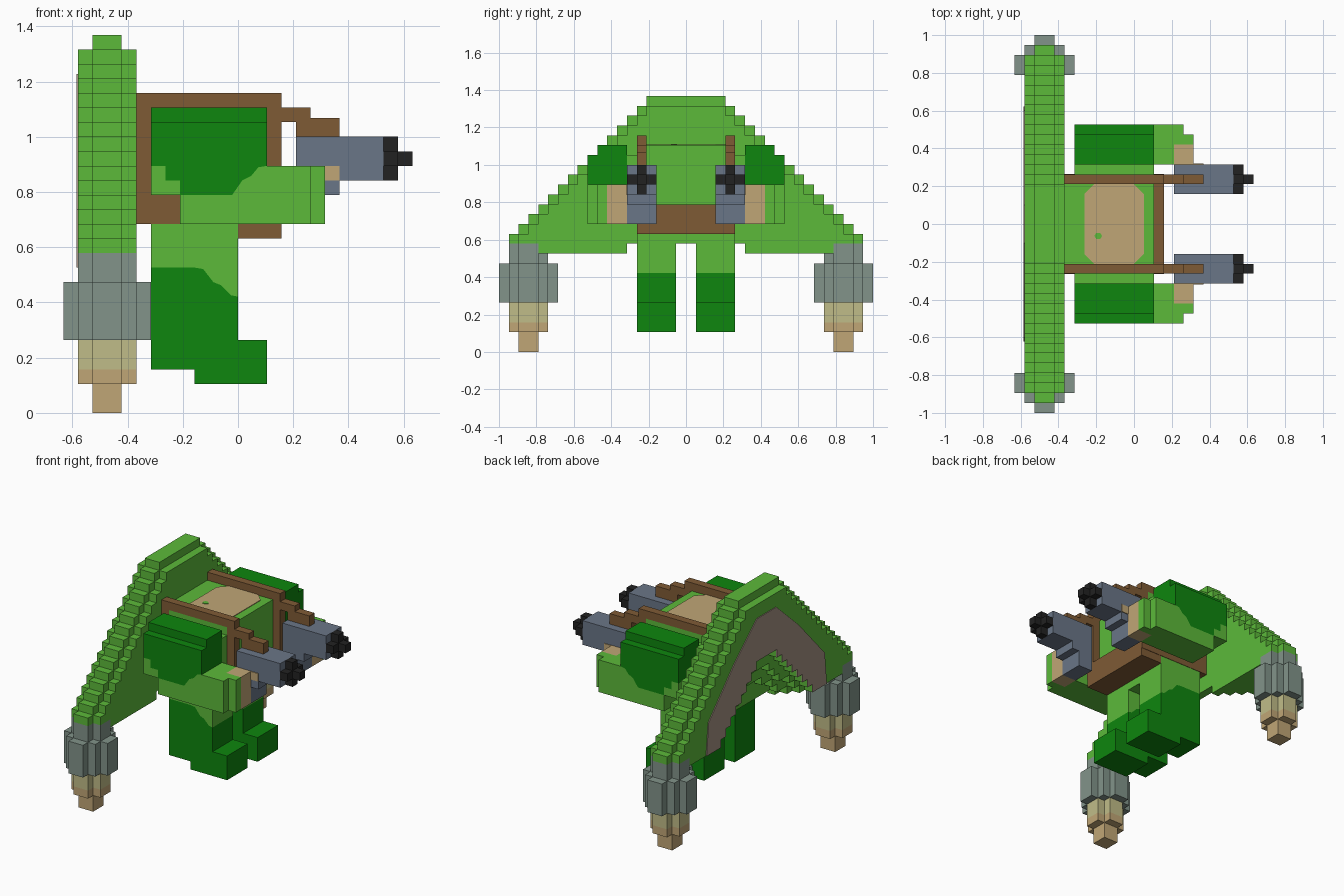
import bpy, bmesh

cube = bpy.data.objects.get("Cube")
if cube:
    bpy.data.objects.remove(cube, do_unlink=True)

V = 2 / 38  # one block


def linear(c):
    c /= 255
    return c / 12.92 if c <= 0.04045 else ((c + 0.055) / 1.055) ** 2.4


def material(name, r, g, b):
    col = (linear(r), linear(g), linear(b), 1)
    m = bpy.data.materials.new(name)
    m.use_nodes = True
    m.diffuse_color = col
    bsdf = m.node_tree.nodes["Principled BSDF"]
    bsdf.inputs["Base Color"].default_value = col
    bsdf.inputs["Roughness"].default_value = 0.9
    return m


LIGHT = material("light green", 92, 186, 58)
DARK = material("dark green", 14, 134, 14)
BROWN = material("strap brown", 127, 91, 53)
SLATE = material("slate", 106, 118, 135)
BLACK = material("muzzle black", 34, 34, 34)
TAN = material("tan", 192, 166, 118)
KHAKI = material("khaki", 192, 188, 136)
GREY = material("green grey", 130, 148, 138)
TAUPE = material("taupe", 165, 145, 132)


# Pieces are (axis, outline, low, high) prisms in block units, y centred on 0
def prism(axis, pts, lo, hi):
    return (axis, pts, lo, hi)


def box(x0, x1, y0, y1, z0, z1):
    return ("y", [(x0, z0), (x1, z0), (x1, z1), (x0, z1)], y0, y1)


def build(name, mat, pieces, sign=1):
    bm = bmesh.new()
    for axis, pts, lo, hi in pieces:
        rings = []
        for d in (lo, hi):
            ring = []
            for a, b in pts:
                x, y, z = {"x": (d, a, b), "y": (a, d, b), "z": (a, b, d)}[axis]
                ring.append(bm.verts.new(((x - 12) * V, sign * y * V, z * V)))
            rings.append(ring)
        p, q = rings
        bm.faces.new(p)
        bm.faces.new(q[::-1])
        for i in range(len(p)):
            j = (i + 1) % len(p)
            bm.faces.new((p[i], p[j], q[j], q[i]))
    bmesh.ops.recalc_face_normals(bm, faces=bm.faces)
    me = bpy.data.meshes.new(name)
    bm.to_mesh(me)
    bm.free()
    me.materials.append(mat)
    ob = bpy.data.objects.new(name, me)
    bpy.context.collection.objects.link(ob)


def pair(name, mat, pieces):
    build("front_" + name, mat, pieces, -1)
    build("back_" + name, mat, pieces, 1)


# Stepped wing: outer stairs, with a recess that narrows towards the body
def arch(width, top):
    pts = []
    for k in range(10, top):
        w = max(1, round(width * (1 - (k - 10) / (top - 10)) ** 0.85))
        pts += [(w, k), (w, k + 1)]
    return pts


def outer(edge):
    pts = [(15, 10), (15, 11)]
    for k in range(12, edge - 3):
        pts += [(edge - k, k - 1), (edge - k, k)]
    return pts


def arched(out, inn):
    def over(h):
        return h + [(-a, b) for a, b in reversed(h)]
    return over(out) + over(inn)[::-1]


slabs = [(1, 29, 9, 18), (2, 30, 8, 16), (3, 30, 7, 14), (4, 29, 6, 11)]
build("wing", LIGHT, [prism("x", arched(outer(e), arch(w, t)), i, i + 1)
                      for i, e, w, t in slabs])
band = [(11.8, 10), (11.4, 14), (6.3, 19.4), (1.9, 23.3)]
build("wing_back_patch", TAUPE, [prism("x", arched(band, arch(9, 18)), 0.9, 1.0)])


# Wing-tip pods
def cross(r, z0, z1):
    return [box(3 - r, 3 + r, 15, 17, z0, z1), box(2, 4, 16 - r, 16 + r, z0, z1)]


pair("pod_collar", GREY, cross(2, 9, 11) + cross(3, 5, 9) + [box(1, 5, 14, 18, 5, 9)])
pair("pod_nozzle", KHAKI, cross(2, 3, 5))
pair("pod_tip", TAN, cross(2, 2, 3) + [box(2, 4, 15, 17, 0, 2)])

# Torso with a worn patch on top
build("torso", LIGHT, [box(6, 14, -5, 5, 13, 21), box(5, 6, -4, 4, 13, 21),
                       box(6, 14, -6, 6, 15, 20), box(6, 12, -5, 5, 11, 13)])
patch = [(7, -3), (8, -4), (12, -4), (13, -3), (13, 3), (12, 4), (8, 4), (7, 3)]
build("top_patch", TAN, [prism("z", patch, 21, 21.08)])
spot = [(8.2, -1.5), (8.6, -1.5), (8.8, -1.2), (8.6, -0.9), (8.2, -0.9), (8, -1.2)]
build("top_spot", LIGHT, [prism("z", spot, 21, 21.14)])

# Belt and shoulder straps, with the weapon mounts stepping forward
build("belt", BROWN, [box(5, 15, -5.05, 5.05, 13, 15), box(12, 15, -5, 5, 12, 13)])
pair("strap", BROWN, [box(5, 15, 4, 5, 21, 22), box(5, 6, 4, 5, 15, 21),
                      box(14, 15, 4, 5, 15, 21), box(15, 17, 4, 5, 20, 21),
                      box(17, 19, 4, 5, 20, 20.3), box(16, 19, 4, 5, 19, 20)])

# Legs: dark boots rise higher at the rear
edge = [(12, 8), (11.5, 8.1), (10.8, 8.8), (10.3, 9), (9.6, 9.9), (9, 10), (6, 10)]
boot = [(6, 3), (9, 3), (9, 2), (14, 2), (14, 5), (12, 5)] + edge
pair("boot", DARK, [prism("y", boot, 1, 5)])
pair("thigh", LIGHT, [prism("y", edge + [(6, 12), (12, 12)], 1, 5)])

# Arms: dark shoulder pad over a light sleeve
slope = [(14, 17), (13.4, 16.9), (12.9, 16.3), (12.3, 16), (11.6, 15)]
notch = [(8, 15), (8, 16), (7, 16), (7, 17), (6, 17)]


def pad(y0, y1, top):
    return prism("y", [(6, top), (14, top)] + slope + notch, y0, y1)


def sleeve(y0, y1, end):
    return prism("y", [(8, 13), (end, 13), (end, 17)] + slope + [(8, 15)], y0, y1)


pair("shoulder_pad", DARK, [pad(6, 9, 21), pad(9, 10, 20)])
pair("sleeve", LIGHT, [sleeve(6, 8, 16), sleeve(8, 9, 18), sleeve(9, 10, 17),
                       prism("y", notch + [(6, 15)], 6, 10)])
pair("hand", TAN, [box(16, 18, 6, 8, 13, 17), box(18, 19, 5.9, 6.1, 16, 17)])

# Twin guns
pair("gun_body", SLATE, [box(16, 22, 3, 6, 16, 19), box(16, 19, 3, 6, 15, 16),
                         box(16, 18, 3, 6, 13, 15)])
pair("gun_muzzle", BLACK, [box(22, 23, 3, 6, 17, 18), box(22, 23, 4, 5, 16, 19),
                           box(23, 24, 4, 5, 17, 18)])
